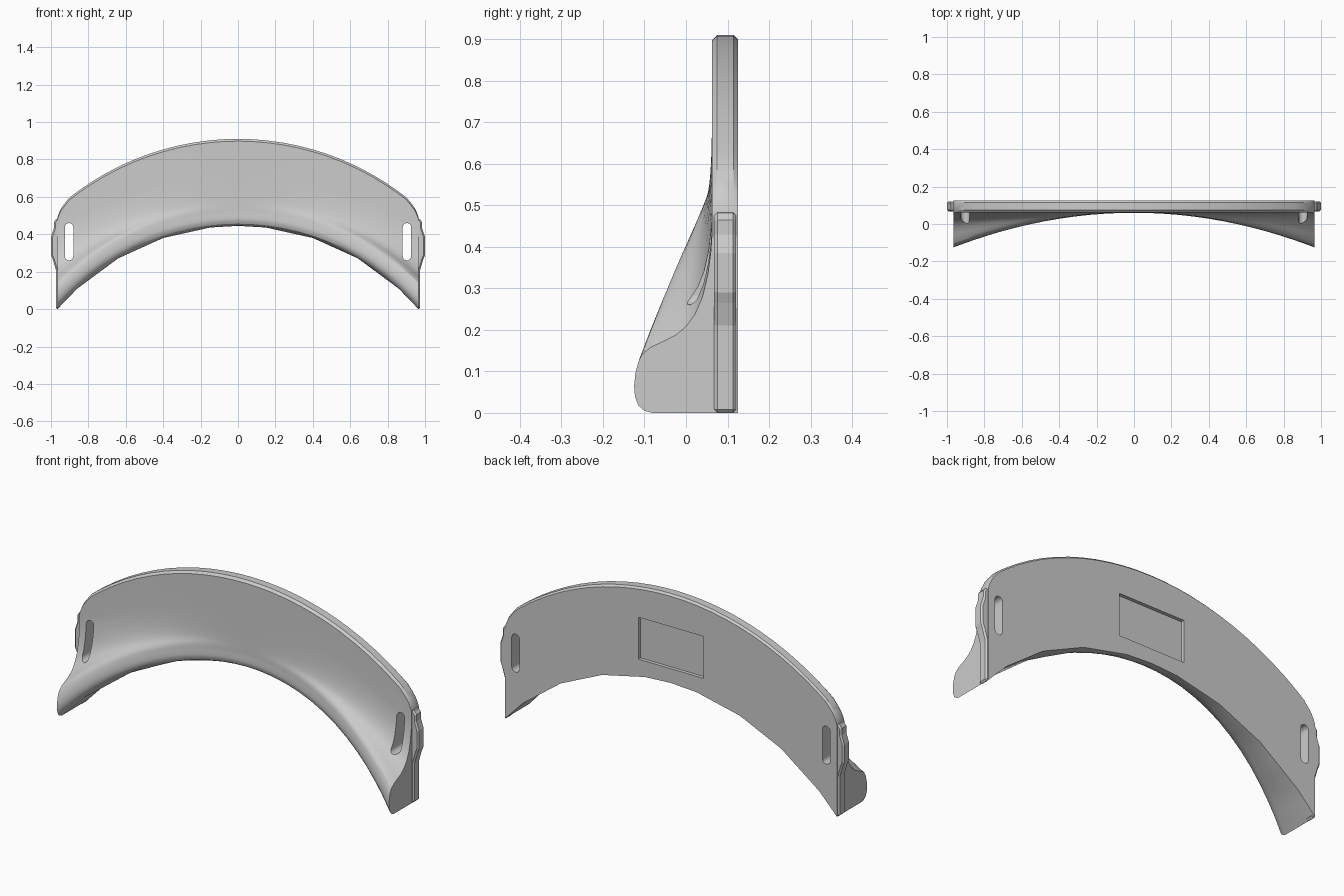
import bpy, bmesh
from math import sqrt, cos, sin, pi

if "Cube" in bpy.data.objects:
    bpy.data.objects.remove(bpy.data.objects["Cube"])

END, BACK, FRONT = 0.965, 0.125, 0.0625
R_IN, C_IN = 1.2688, -0.8238
R_OUT, C_OUT = 1.45, -0.54


def new_object(name, bm):
    bmesh.ops.recalc_face_normals(bm, faces=bm.faces)
    me = bpy.data.meshes.new(name)
    bm.to_mesh(me)
    bm.free()
    ob = bpy.data.objects.new(name, me)
    bpy.context.collection.objects.link(ob)
    return ob


def smooth(ob, angle=0.5):
    bpy.ops.object.select_all(action='DESELECT')
    ob.select_set(True)
    bpy.context.view_layer.objects.active = ob
    bpy.ops.object.shade_smooth_by_angle(angle=angle)


def prism(name, outline, y0, y1):
    """Extrude an (x, z) outline along y."""
    bm = bmesh.new()
    f = bm.faces.new([bm.verts.new((x, y0, z)) for x, z in outline])
    ext = bmesh.ops.extrude_face_region(bm, geom=[f])
    for v in ext['geom']:
        if isinstance(v, bmesh.types.BMVert):
            v.co.y = y1
    return new_object(name, bm)


def interp(x, pts):
    for (a, za), (b, zb) in zip(pts, pts[1:]):
        if x <= b + 1e-9:
            return za + (zb - za) * (x - a) / (b - a)
    return pts[-1][1]


def arc_in(x):
    return C_IN + sqrt(R_IN ** 2 - x * x)


# faceted inner edge, and outer arc with dropped corners
facets = [(x, max(0, arc_in(x))) for x in (0, 0.15, 0.4, 0.64, 0.86, END)]
corner = [(0.90, 0.597), (0.925, 0.567), (0.945, 0.54), (0.957, 0.515), (END, 0.49)]


def outer(x):
    return C_OUT + sqrt(R_OUT ** 2 - x * x) if x < 0.9 else interp(x, corner)


# end profile of the flared lip (y, z): nose is translated, fillet is scaled
nose = [(-0.08, 0), (-0.1, 0.005), (-0.115, 0.018), (-0.123, 0.04), (-0.125, 0.065)]
fillet = [(-0.122, 0.095), (-0.114, 0.125), (-0.105, 0.142), (-0.085, 0.158),
          (-0.055, 0.172), (-0.025, 0.187), (0.0, 0.208), (0.022, 0.238),
          (0.04, 0.28), (0.053, 0.335), (0.06, 0.39), (FRONT, 0.43)]


def section(x):
    a = abs(x)
    t = (a / END) ** 2
    k = sqrt(R_IN ** 2 - END ** 2) / sqrt(R_IN ** 2 - a * a)
    base, low, top = max(0, arc_in(a)), interp(a, facets), outer(a)
    p = [(BACK, low)]
    for i, (y, z) in enumerate(nose):
        p.append((y + 0.185 * (1 - t), (low if i == 0 else base) + z * k))
    for y, z in fillet:
        p.append((FRONT - (FRONT - y) * t, base + z * k))
    p += [(FRONT, top - 0.012), (FRONT + 0.012, top), (BACK - 0.01, top), (BACK, top - 0.01)]
    return p


# arched visor body, lofted across x
half = [0, .075, .15, .235, .32, .4, .48, .56, .64, .715, .79, .86, .9, .925, .945, .957, END]
bm = bmesh.new()
rings = [[bm.verts.new((x, y, z)) for y, z in section(x)]
         for x in [-h for h in half[:0:-1]] + half]
for a, b in zip(rings, rings[1:]):
    n = len(a)
    for i in range(n):
        bm.faces.new((a[i], a[(i + 1) % n], b[(i + 1) % n], b[i]))
bm.faces.new(rings[0])
bm.faces.new(rings[-1])
body = new_object("arched_visor", bm)


def cut(cutter):
    cutter.hide_render = True
    cutter.display_type = 'WIRE'
    m = body.modifiers.new(cutter.name, 'BOOLEAN')
    m.operation, m.solver, m.object = 'DIFFERENCE', 'EXACT', cutter


# strap slots
for side in (-1, 1):
    r = 0.0225
    pts = [(side * 0.903 + r * cos(pi * i / 8), 0.4375 + r * sin(pi * i / 8)) for i in range(9)]
    pts += [(side * 0.903 - r * cos(pi * i / 8), 0.2825 - r * sin(pi * i / 8)) for i in range(9)]
    cut(prism("slot_cutter", pts, -0.3, 0.3))

# plain recessed panel on the back
cut(prism("panel_cutter", [(-.19, .52), (.19, .52), (.19, .74), (-.19, .74)], BACK - 0.018, 0.3))
smooth(body)

# edge strips with a bulging clip tab at each end
strip = [(0.955, 0.0), (0.974, 0.0), (0.974, 0.21), (0.99, 0.265), (1.0, 0.29),
         (1.0, 0.385), (0.985, 0.43), (0.985, 0.465), (0.972, 0.482), (0.955, 0.485)]
for side, name in ((-1, "left_clip_tab"), (1, "right_clip_tab")):
    tab = prism(name, [(side * x, z) for x, z in strip], 0.068, 0.121)
    b = tab.modifiers.new("chamfer", 'BEVEL')
    b.width, b.segments, b.limit_method, b.angle_limit = 0.008, 1, 'ANGLE', 1.2
